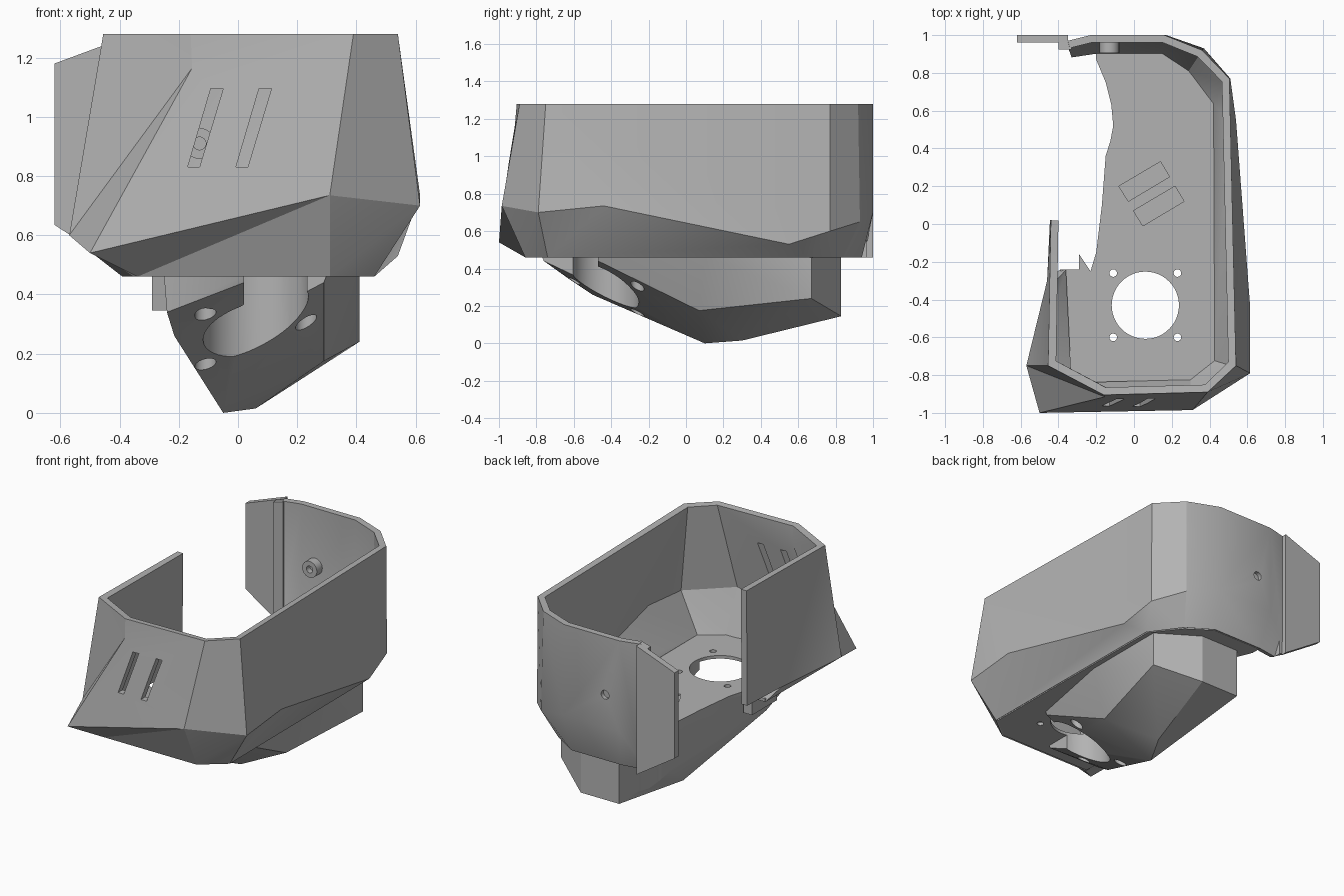
import bpy, bmesh, math
from mathutils import Vector

if "Cube" in bpy.data.objects:
    bpy.data.objects.remove(bpy.data.objects["Cube"])

COLOUR = (0.45, 0.45, 0.45, 1)
grey = bpy.data.materials.new("plain grey")
grey.use_nodes = True
grey.diffuse_color = COLOUR
grey.node_tree.nodes["Principled BSDF"].inputs["Base Color"].default_value = COLOUR


def finish(name, bm):
    me = bpy.data.meshes.new(name)
    bm.to_mesh(me)
    bm.free()
    me.materials.append(grey)
    ob = bpy.data.objects.new(name, me)
    bpy.context.scene.collection.objects.link(ob)
    return ob


def prism(name, outline, start, depth):
    """Closed outline of 3D points, moved by start and extruded by depth."""
    bm = bmesh.new()
    face = bm.faces.new([bm.verts.new(Vector(p) + Vector(start)) for p in outline])
    ext = bmesh.ops.extrude_face_region(bm, geom=[face])
    moved = [v for v in ext["geom"] if isinstance(v, bmesh.types.BMVert)]
    bmesh.ops.translate(bm, verts=moved, vec=depth)
    bmesh.ops.recalc_face_normals(bm, faces=bm.faces)
    return finish(name, bm)


def flat(points):
    return [(x, y, 0) for x, y in points]


def upright(points):
    return [(x, 0, z) for x, z in points]


def disc(cx, cy, r, n=32):
    turns = [2 * math.pi * i / n for i in range(n)]
    return [(cx + r * math.cos(a), cy + r * math.sin(a)) for a in turns]


def activate(ob):
    bpy.ops.object.select_all(action='DESELECT')
    ob.select_set(True)
    bpy.context.view_layer.objects.active = ob


def cut(ob, cutter):
    activate(ob)
    mod = ob.modifiers.new("cut", 'BOOLEAN')
    mod.operation = 'DIFFERENCE'
    mod.solver = 'EXACT'
    mod.object = cutter
    bpy.ops.object.modifier_apply(modifier=mod.name)
    bpy.data.objects.remove(cutter)


def cut_down(ob, outline, top=.7):
    """Cut a vertical shaft from below the model up to a height."""
    cut(ob, prism("shaft_cutter", flat(outline), (0, 0, -.1), (0, 0, top + .1)))


def loft(bm, chains):
    """Faces between neighbouring chains; repeated points give triangles."""
    verts = {p: bm.verts.new(p) for p in dict.fromkeys(sum(chains, []))}
    for up, low in zip(chains, chains[1:]):
        for i in range(len(up) - 1):
            corners = dict.fromkeys([up[i], low[i], low[i + 1], up[i + 1]])
            if len(corners) > 2:
                bm.faces.new([verts[p] for p in corners])


# Faceted wall: rim, widest ring and bottom ring, from the left end round to the back
TOP, LOW = 1.28, 0.46
rim = [(x, y, TOP) for x, y in [
    (-.44, .02), (-.455, -.75), (-.16, -.905), (.39, -.89), (.54, -.75),
    (.505, .77), (.36, .92), (.16, 1), (-.23, 1), (-.35, .97)]]
middle = [(-.445, .02, .55), (-.46, -.3, .55), (-.57, -.75, .6), (-.5, -1, .54),
          (.31, -.985, .735), (.615, -.79, .7), (.615, -.44, .735), (.54, .55, .53),
          (.51, .77, .6), (.37, .93, .65), (.17, 1, .7), (-.23, 1, .7), (-.35, .97, .55)]
base = middle[:2] + [(x, y, LOW) for x, y in [
    (-.39, -.24), (-.34, -.86), (.31, -.86), (.46, -.74), (.45, .65),
    (.31, .84), (.15, .94), (-.2, .94), (-.33, .92)]]
crease = (-.155, -.915, 1.165)

top_chain = [rim[i] for i in (0, 1, 1, 2, 2, 3, 3, 4, 4, 4, 4, 4, 5, 6, 7, 8, 9)]
crease_chain = [crease if p == rim[2] else p for p in top_chain]
mid_chain = [middle[i] for i in (0, 1, 2, 2, 3, 4, 4, 5, 5, 6, 7, 7, 8, 9, 10, 11, 12)]
low_chain = [base[i] for i in (0, 1, 2, 3, 3, 3, 4, 4, 5, 5, 5, 6, 6, 7, 8, 9, 10)]

bm = bmesh.new()
loft(bm, [top_chain, crease_chain, mid_chain, low_chain])
bmesh.ops.recalc_face_normals(bm, faces=bm.faces)
right_face = max(bm.faces, key=lambda f: f.calc_center_median().x)
if right_face.normal.x < 0:
    bmesh.ops.reverse_faces(bm, faces=bm.faces)
wall = finish("outer_wall", bm)
activate(wall)
solid = wall.modifiers.new("thickness", 'SOLIDIFY')
solid.thickness = 0.04
solid.offset = -1
solid.use_even_offset = True
bpy.ops.object.modifier_apply(modifier=solid.name)

# Slanted vents in the front and a blind screw hole in the back
for dx in (0, .163):
    vent = [(-.17 + dx, .83), (-.13 + dx, .83), (-.05 + dx, 1.095), (-.092 + dx, 1.095)]
    cut(wall, prism("vent_cutter", upright(vent), (0, -1.1, 0), (0, .35, 0)))
cut(wall, prism("screw_cutter", upright(disc(-.13, .91, .028, 20)), (0, .975, 0), (0, .1, 0)))

# Screw boss inside the back wall
boss = prism("screw_boss", upright(disc(-.13, .91, .052, 24)), (0, .905, 0), (0, .06, 0))
cut(boss, prism("boss_cutter", upright(disc(-.13, .91, .022, 16)), (0, .8, 0), (0, .14, 0)))

# Back flange and its small lip
flange = prism("back_flange", upright([(-.62, .635), (-.62, 1.18), (-.35, TOP), (-.35, LOW)]),
               (0, .96, 0), (0, .04, 0))
lip = prism("flange_lip", upright([(-.4, .5), (-.4, 1.26), (-.33, TOP), (-.33, LOW)]),
            (0, .925, 0), (0, .04, 0))

# Floor with scalloped open edge
scallop = [(-.2, .87), (-.15, .75), (-.12, .63), (-.11, .52), (-.125, .44), (-.15, .36),
           (-.17, .1), (-.2, -.15), (-.23, -.25)]
floor = prism("floor_plate", flat(
    [(-.34, -.85), (.31, -.85), (.45, -.74), (.44, .65), (.3, .83), (.15, .93), (-.2, .93)]
    + scallop + [(-.29, -.16), (-.29, -.24), (-.39, -.24)]), (0, 0, LOW), (0, 0, .02))

# Faceted lower body with a sloping underside
bm = bmesh.new()
for x, y in [(.41, .67), (.16, .83), (-.11, .83), (-.17, .36), (-.23, -.25), (-.25, -.62),
             (.02, -.77), (.29, -.52), (.41, .1)]:
    bm.verts.new((x, y, .465))
for p in [(.41, .67, .24), (.16, .83, .145), (-.11, .83, .145), (-.05, .1, 0), (.06, .3, .015),
          (.29, .07, .175), (-.14, -.17, .145), (-.215, -.5, .26), (-.24, -.62, .34),
          (.02, -.76, .44)]:
    bm.verts.new(p)
bmesh.ops.convex_hull(bm, input=bm.verts)
bmesh.ops.delete(bm, geom=[v for v in bm.verts if not v.link_faces], context='VERTS')
bmesh.ops.recalc_face_normals(bm, faces=bm.faces)
body = finish("lower_body", bm)

# Open side and open front right corner of the lower body
cut_down(body, scallop + [(-.6, -.25), (-.6, .87)])
cut_down(body, [(.02, -.9), (.5, -.9), (.5, -.47), (.02, -.47)])

# Round opening, screw holes and counterbores
for ob in (floor, body):
    cut_down(ob, disc(.06, -.43, .178, 48))
    for x in (-.11, .23):
        for y in (-.6, -.26):
            cut_down(ob, disc(x, y, .02, 16))
            if ob is body:
                cut_down(ob, disc(x, y, .036, 20), .41)

# Small block under the left floor edge
block = prism("edge_block", flat([(-.29, -.5), (-.23, -.55), (-.23, -.25), (-.29, -.25)]),
              (0, 0, .345), (0, 0, .12))

# Two shallow pockets in the floor
for dx, dy in ((0, 0), (.077, -.13)):
    pocket = [(-.08 + dx, .2 + dy), (.14 + dx, .33 + dy), (.188 + dx, .25 + dy), (-.03 + dx, .12 + dy)]
    cut(floor, prism("pocket_cutter", flat(pocket), (0, 0, .472), (0, 0, .1)))

for ob in (wall, boss, flange, lip, floor, body, block):
    activate(ob)
    bpy.ops.object.shade_smooth_by_angle(angle=math.radians(25))
